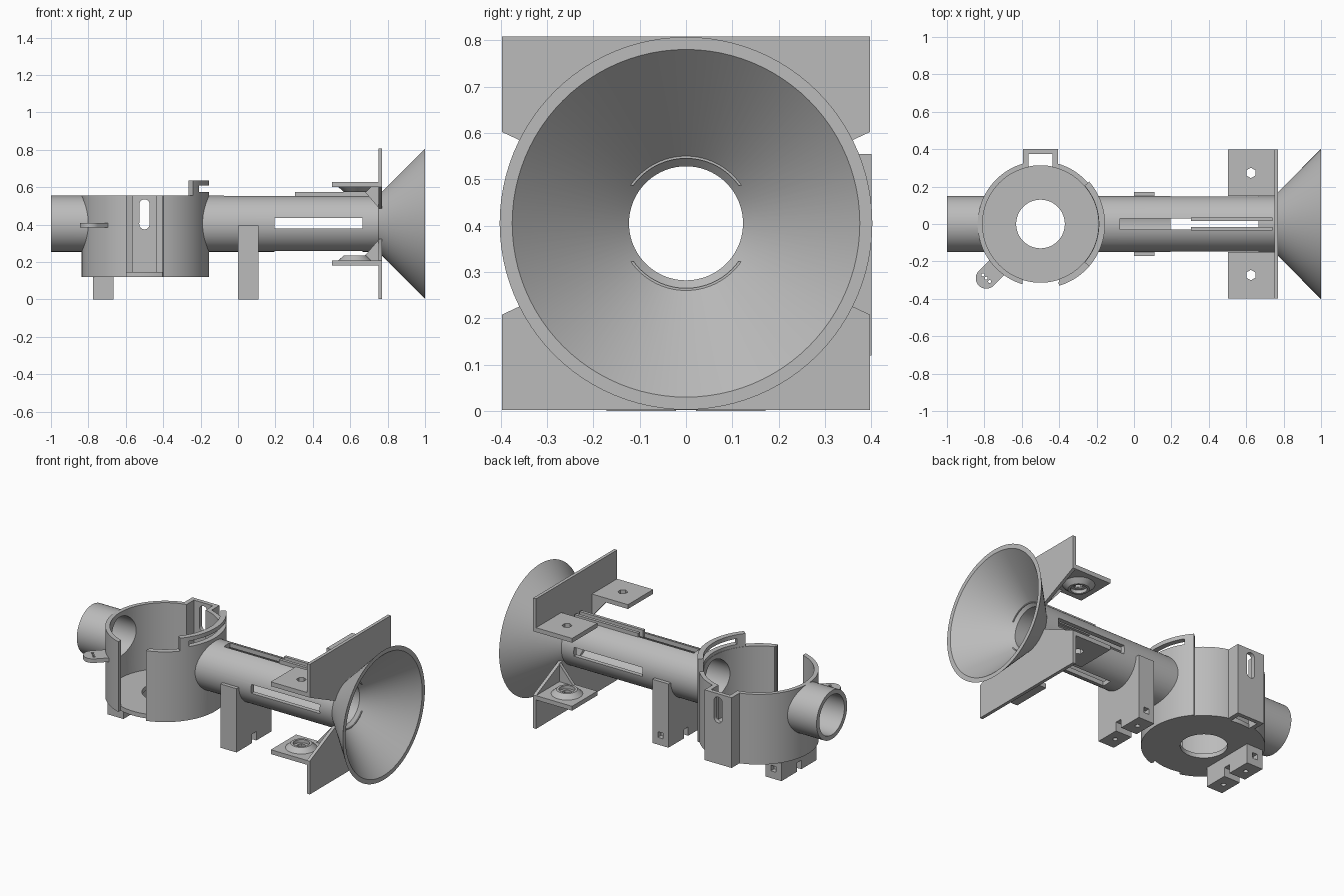
import bpy, bmesh
from math import pi, cos, sin, radians
from mathutils import Matrix, Vector

if "Cube" in bpy.data.objects:
    bpy.data.objects.remove(bpy.data.objects["Cube"])

grey = bpy.data.materials.new("plain grey")
grey.use_nodes = True
grey.diffuse_color = (0.5, 0.5, 0.5, 1)
grey.node_tree.nodes["Principled BSDF"].inputs["Base Color"].default_value = (0.5, 0.5, 0.5, 1)

AXIS = 0.405      # height of the tube axis
CUP = -0.5        # x of the cup centre
BORE = 0.123
parts = []


def finish(name, bm):
    bmesh.ops.remove_doubles(bm, verts=bm.verts, dist=1e-5)
    bmesh.ops.recalc_face_normals(bm, faces=bm.faces)
    mesh = bpy.data.meshes.new(name)
    bm.to_mesh(mesh)
    bm.free()
    mesh.materials.append(grey)
    ob = bpy.data.objects.new(name, mesh)
    bpy.context.collection.objects.link(ob)
    parts.append(ob)
    return ob


def box(name, x, y, z):
    bm = bmesh.new()
    bmesh.ops.create_cube(bm, size=1)
    for v in bm.verts:
        v.co = [lo + (c + 0.5) * (hi - lo) for c, (lo, hi) in zip(v.co, (x, y, z))]
    return finish(name, bm)


def prism(name, outline, lo, hi, axis):
    """Extrude a 2D outline along an axis; the other two axes keep their order."""
    bm = bmesh.new()

    def place(p, h):
        co = list(p)
        co.insert("xyz".index(axis), h)
        return Vector(co)
    face = bm.faces.new([bm.verts.new(place(p, lo)) for p in outline])
    new = bmesh.ops.extrude_face_region(bm, geom=[face])["geom"]
    shift = place((0, 0), hi - lo)
    bmesh.ops.translate(bm, vec=shift, verts=[v for v in new if isinstance(v, bmesh.types.BMVert)])
    return finish(name, bm)


def circle(cx, cy, r, n=32, a0=0, a1=2 * pi):
    return [(cx + r * cos(a0 + (a1 - a0) * i / n), cy + r * sin(a0 + (a1 - a0) * i / n)) for i in range(n)]


def lathe(name, profile, centre, along_x=False, n=96):
    """Turn a closed (radius, height) profile into a ring."""
    bm = bmesh.new()
    vs = [bm.verts.new((r, 0, h)) for r, h in profile]
    es = [bm.edges.new((vs[i - 1], vs[i])) for i in range(len(vs))]
    bmesh.ops.spin(bm, geom=vs + es, cent=(0, 0, 0), axis=(0, 0, 1), angle=2 * pi, steps=n)
    turn = Matrix.Rotation(pi / 2, 4, "Y") if along_x else Matrix()
    bm.transform(Matrix.Translation(centre) @ turn)
    return finish(name, bm)


def arc(name, r0, r1, z0, z1, a0, a1, n=32):
    a0, a1 = radians(a0), radians(a1)
    angles = [a0 + (a1 - a0) * i / n for i in range(n + 1)]
    pts = [(CUP + r1 * cos(a), r1 * sin(a)) for a in angles]
    pts += [(CUP + r0 * cos(a), r0 * sin(a)) for a in reversed(angles)]
    return prism(name, pts, z0, z1, "z")


def cut(ob, *cutters):
    for c in cutters:
        c.hide_render = True
        mod = ob.modifiers.new("cut", "BOOLEAN")
        mod.operation, mod.solver, mod.object = "DIFFERENCE", "EXACT", c
        bpy.context.view_layer.objects.active = ob
        bpy.ops.object.modifier_apply(modifier=mod.name)
        parts.remove(c)
        bpy.data.objects.remove(c)


def bore(r=BORE, x0=-1.1, x1=1.1):
    return prism("bore_cutter", circle(0, AXIS, r, 96), x0, x1, "x")


# Tube flaring into the funnel
tube = lathe("tube_and_funnel", [(0.15, -1), (0.15, 0.75), (0.402, 1), (0.375, 1), (BORE, 0.748), (BORE, -1)],
             (0, 0, AXIS), along_x=True)
cut(tube,
    prism("cup_cutter", circle(CUP, 0, 0.322, 96), 0.1, 0.9, "z"),
    box("side_slot_cutter", (0.195, 0.665), (-0.3, 0.3), (0.38, 0.435)),
    box("top_slot_cutter", (-0.075, 0.665), (-0.03, 0.03), (0.45, 0.7)),
    box("bottom_slot_cutter", (0.195, 0.665), (-0.03, 0.03), (0.1, 0.36)))

# Cup: floor with a hole, wall with a front gap and an opening to the rear box
lathe("cup_floor", [(0.13, 0.12), (0.314, 0.12), (0.314, 0.147), (0.13, 0.147)], (CUP, 0, 0))
wall = lathe("cup_wall", [(0.31, 0.12), (0.336, 0.12), (0.336, 0.555), (0.31, 0.555)], (CUP, 0, 0))
cut(wall, bore(),
    box("gap_cutter", (-0.595, -0.4), (-0.5, -0.2), (0, 0.8)),
    box("rear_cutter", (-0.565, -0.435), (0.2, 0.5), (0, 0.8)))
sleeve = arc("cup_sleeve", 0.325, 0.345, 0.12, 0.555, -73, 41)
cut(sleeve, bore())

# Raised slotted rim on the tube side of the cup
rim = arc("raised_rim", 0.312, 0.345, 0.55, 0.635, -41, 41)
cut(rim, arc("rim_slot_cutter", 0.2, 0.5, 0.575, 0.61, -32, 32))

# Rear box with a rounded slot
rear = prism("rear_box", [(-0.593, 0.315), (-0.593, 0.4), (-0.407, 0.4), (-0.407, 0.315), (-0.435, 0.315),
                          (-0.435, 0.375), (-0.565, 0.375), (-0.565, 0.315)], 0.12, 0.555, "z")
slot = circle(CUP, 0.507, 0.028, 16, 0, pi) + circle(CUP, 0.403, 0.028, 16, pi, 2 * pi)
cut(rear, prism("rear_slot_cutter", slot, 0.3, 0.5, "y"))

# Small drilled ear on the cup's front right
a = radians(225)
out, side = Vector((cos(a), sin(a))), Vector((-sin(a), cos(a)))
tip = Vector((CUP, 0)) + out * 0.41
ear_outline = [tip - out * 0.09 - side * 0.056] + circle(*tip, 0.056, 24, a - pi / 2, a + pi / 2)
ear_outline += [tip + side * 0.056, tip - out * 0.09 + side * 0.056]
ear = prism("ear", ear_outline, 0.385, 0.41, "z")
cut(ear, *[prism("ear_hole_cutter", circle(*(tip + side * k), 0.008, 12), 0.3, 0.5, "z")
           for k in (-0.025, 0, 0.025)])


# Feet: notched blocks with screw holes and a nut pocket
def foot(name, x0, x1, top):
    ob = box(name, (x0, x1), (-0.172, 0.172), (0, top))
    mid = (x0 + x1) / 2
    cut(ob, box("notch_cutter", (x0 - 1, x1 + 1), (-0.022, 0.022), (-0.1, 0.055)),
        box("pocket_cutter", (mid - 0.018, mid + 0.018), (0.14, 0.3), (0.045, 0.08)),
        *[prism("screw_cutter", circle(mid, s * 0.095, 0.014, 16), -0.1, 0.06, "z") for s in (-1, 1)])
    return ob


foot("cup_foot", -0.775, -0.665, 0.125)
leg = foot("tube_leg", 0.0, 0.11, 0.395)
cut(leg, bore(0.135))

# Thin rails beside the top slot
for s, label in ((-1, "right"), (1, "left")):
    box("rail_" + label, (0.305, 0.74), sorted((s * 0.015, s * 0.034)), (0.53, 0.575))

# Mounting plates, shelves, bosses and gussets above and below the tube
for up, level in ((1, "upper"), (-1, "lower")):
    def h(d):
        return AXIS + up * d

    plate = prism(level + "_plate", [(-0.397, h(0.403)), (0.397, h(0.403)), (0.397, h(0.197)), (0.15, h(0.082)),
                                     (-0.15, h(0.082)), (-0.397, h(0.197))], 0.75, 0.77, "x")
    cut(plate, bore(0.14))
    for s, label in ((-1, "right"), (1, "left")):
        name = level + "_" + label
        shelf = box(name + "_shelf", (0.503, 0.76), sorted((s * 0.15, s * 0.397)), sorted((h(0.197), h(0.224))))
        boss = lathe(name + "_boss", [(0.028, h(0.198)), (0.09, h(0.198)), (0.06, h(0.17)), (0.046, h(0.17)),
                                      (0.046, h(0.19)), (0.028, h(0.19))], (0.625, s * 0.273, 0), n=48)
        cut(shelf, prism("bolt_cutter", circle(0.625, s * 0.273, 0.028, 6, pi / 6, 13 * pi / 6), 0, 1, "z"))
        y0, y1 = sorted((s * 0.15, s * 0.17))
        prism(name + "_gusset", [(0.655, h(0.198)), (0.752, h(0.198)), (0.752, h(0.085))], y0, y1, "y")

# Smooth curved surfaces, keep edges crisp
bpy.ops.object.select_all(action="DESELECT")
for ob in parts:
    ob.select_set(True)
bpy.context.view_layer.objects.active = parts[0]
bpy.ops.object.shade_smooth_by_angle(angle=radians(30))
